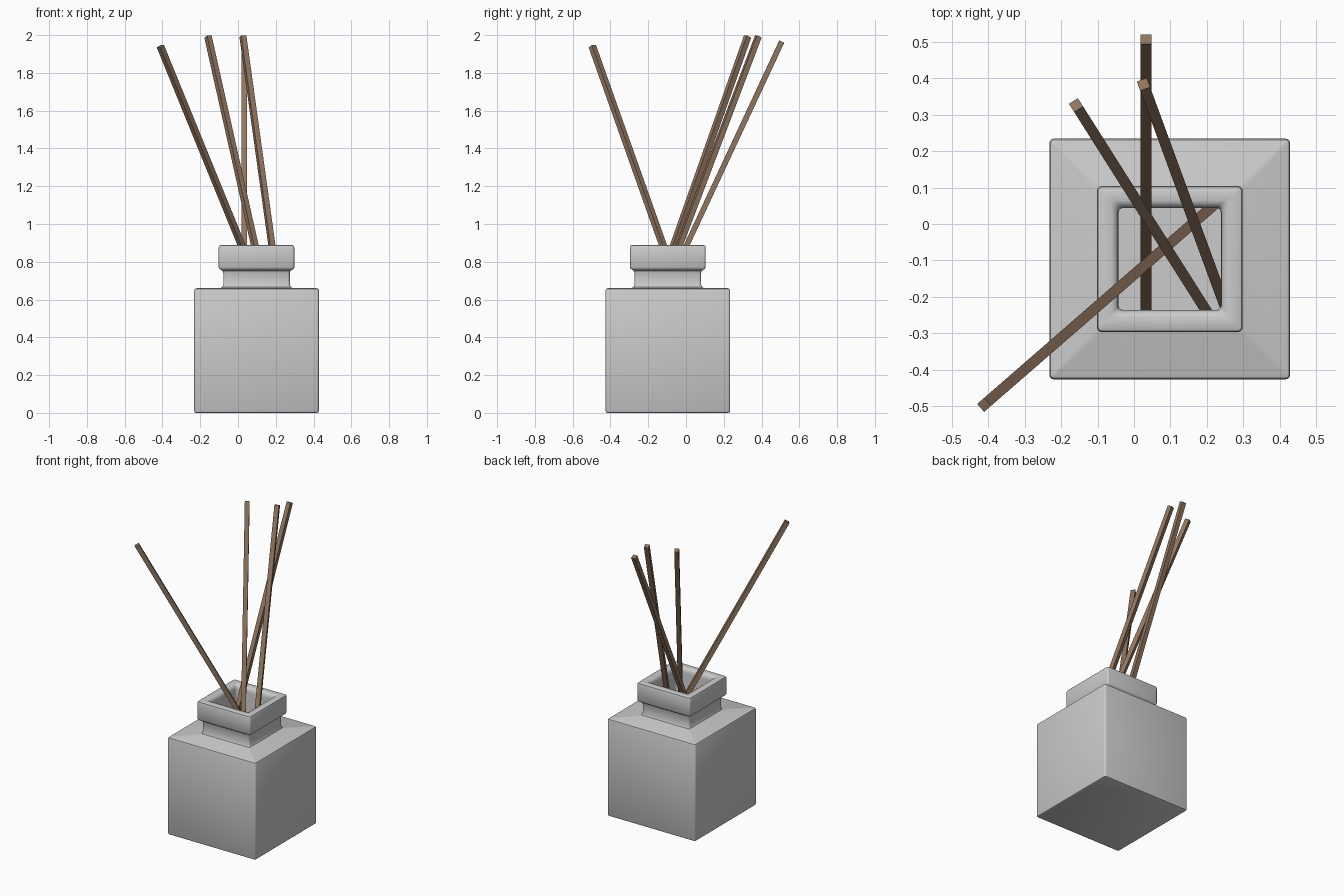
import bpy, bmesh, math
from mathutils import Vector

if "Cube" in bpy.data.objects:
    bpy.data.objects.remove(bpy.data.objects["Cube"])


def material(name, rgb):
    m = bpy.data.materials.new(name)
    m.diffuse_color = (*rgb, 1.0)
    m.use_nodes = True
    m.node_tree.nodes["Principled BSDF"].inputs["Base Color"].default_value = m.diffuse_color
    return m


GLASS = material("pale grey", (0.60, 0.60, 0.60))
WOOD = material("reed brown", (0.28, 0.18, 0.115))
CX, CY = 0.098, -0.096      # bottle axis


def finish(bm, name, mat, smooth):
    bmesh.ops.recalc_face_normals(bm, faces=bm.faces)
    me = bpy.data.meshes.new(name)
    bm.to_mesh(me)
    bm.free()
    me.materials.append(mat)
    ob = bpy.data.objects.new(name, me)
    bpy.context.collection.objects.link(ob)
    if smooth:
        bpy.ops.object.select_all(action='DESELECT')
        ob.select_set(True)
        bpy.context.view_layer.objects.active = ob
        bpy.ops.object.shade_smooth_by_angle(angle=math.radians(35))
    return ob


def square_ring(bm, half, z, r, seg=3):
    # rounded square loop around the bottle axis
    ring = []
    for q in range(4):
        for i in range(seg + 1):
            a = math.pi / 2 * (q + i / seg)
            sx = 1 if q in (0, 3) else -1
            sy = 1 if q in (0, 1) else -1
            ring.append(bm.verts.new((CX + sx * (half - r) + r * math.cos(a),
                                      CY + sy * (half - r) + r * math.sin(a), z)))
    return ring


def bottle():
    # (half width, height, corner radius): up the outside, down the inside
    profile = [
        (0.320, 0.000, 0.006), (0.327, 0.003, 0.010), (0.330, 0.010, 0.012),
        (0.330, 0.648, 0.012), (0.327, 0.656, 0.010), (0.318, 0.660, 0.006),
        # shoulder, neck and underside of the lip
        (0.190, 0.662, 0.012), (0.181, 0.667, 0.012), (0.176, 0.680, 0.012),
        (0.176, 0.740, 0.012), (0.180, 0.752, 0.012), (0.188, 0.757, 0.012),
        # lip
        (0.196, 0.762, 0.012), (0.200, 0.770, 0.012),
        (0.200, 0.876, 0.012), (0.197, 0.885, 0.011), (0.188, 0.889, 0.010),
        (0.160, 0.889, 0.010), (0.149, 0.884, 0.012), (0.142, 0.872, 0.012),
        # inside
        (0.140, 0.855, 0.012), (0.140, 0.650, 0.012), (0.150, 0.640, 0.012),
        (0.300, 0.640, 0.012), (0.310, 0.630, 0.012),
        (0.310, 0.030, 0.012), (0.300, 0.020, 0.012),
    ]
    bm = bmesh.new()
    rings = [square_ring(bm, *p) for p in profile]
    for a, b in zip(rings, rings[1:]):
        n = len(a)
        for i in range(n):
            j = (i + 1) % n
            bm.faces.new((a[i], a[j], b[j], b[i]))
    bm.faces.new(rings[0][::-1])
    bm.faces.new(rings[-1])
    finish(bm, "bottle", GLASS, True)


def reed(name, bottom, top, w=0.0145):
    # square stick, ends cut across its axis
    p, q = Vector(bottom), Vector(top)
    axis = (q - p).normalized()
    side = axis.cross(Vector((0, 0, 1))).normalized()
    up = side.cross(axis)
    bm = bmesh.new()
    loops = [[bm.verts.new(c + side * sx * w + up * sy * w)
              for sx, sy in ((-1, -1), (1, -1), (1, 1), (-1, 1))] for c in (p, q)]
    for i in range(4):
        j = (i + 1) % 4
        bm.faces.new((loops[0][i], loops[0][j], loops[1][j], loops[1][i]))
    bm.faces.new(loops[0][::-1])
    bm.faces.new(loops[1])
    finish(bm, name, WOOD, False)


def reed_through(name, top, mouth, z0=0.04):
    # extend the line from the tip through the bottle mouth to the floor
    t, m = Vector(top), Vector(mouth)
    d = (m - t) / (t.z - m.z)
    reed(name, t + d * (t.z - z0), t)


bottle()
reed_through("reed_back", (0.033, 0.507, 1.966), (0.033, 0.005, 0.89))
reed_through("reed_back_left", (-0.159, 0.326, 1.992), (0.088, -0.064, 0.89))
reed_through("reed_back_right", (0.026, 0.383, 1.993), (0.179, -0.034, 0.89))
reed_through("reed_front_left", (-0.411, -0.496, 1.941), (0.018, -0.123, 0.89))
